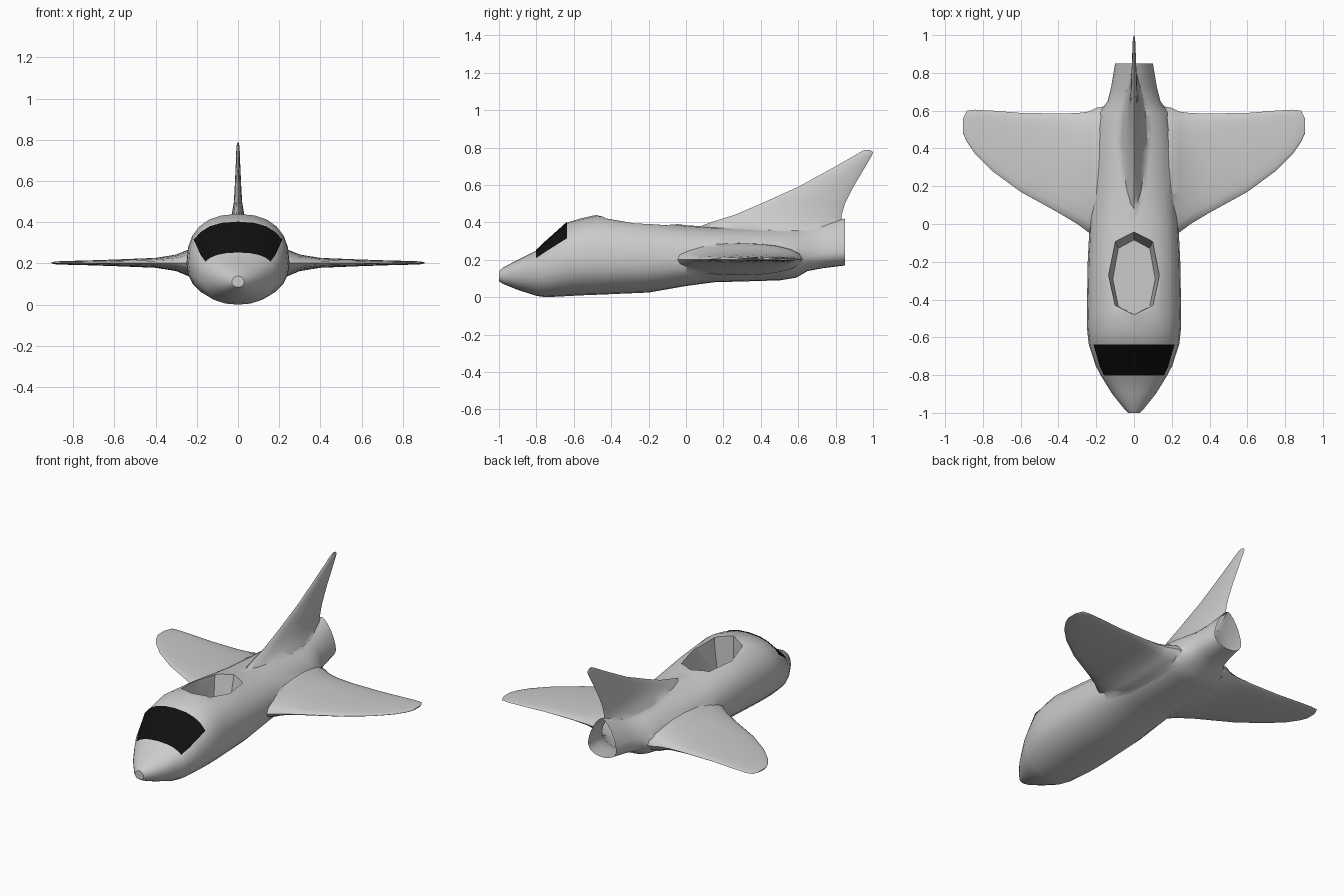
import bpy, bmesh
from math import sin, cos, pi, copysign

if "Cube" in bpy.data.objects:
    bpy.data.objects.remove(bpy.data.objects["Cube"])


def oval(half_w, down, up, n_low, n_up, count):
    """Superellipse outline as (u, v) pairs, different above and below."""
    pts = []
    for i in range(count):
        a = 2 * pi * i / count
        c, s = round(cos(a), 6), round(sin(a), 6)
        n = n_up if s >= 0 else n_low
        u = copysign(abs(c) ** (2 / n), c) * half_w
        v = copysign(abs(s) ** (2 / n), s) * (up if s >= 0 else down)
        pts.append((u, v))
    return pts


def loft(name, rings, closed=True):
    """Skin matching rings; closed rings also get end caps."""
    bm = bmesh.new()
    rows = [[bm.verts.new(p) for p in ring] for ring in rings]
    n = len(rows[0])
    for a, b in zip(rows, rows[1:]):
        for i in range(n if closed else n - 1):
            j = (i + 1) % n
            bm.faces.new((a[i], a[j], b[j], b[i]))
    if closed:
        bm.faces.new(rows[0])
        bm.faces.new(rows[-1])
    bmesh.ops.recalc_face_normals(bm, faces=bm.faces)
    mesh = bpy.data.meshes.new(name)
    bm.to_mesh(mesh)
    bm.free()
    ob = bpy.data.objects.new(name, mesh)
    bpy.context.collection.objects.link(ob)
    return ob


def activate(ob):
    bpy.ops.object.select_all(action='DESELECT')
    ob.select_set(True)
    bpy.context.view_layer.objects.active = ob


def combine(target, tool, operation):
    mod = target.modifiers.new("combine", 'BOOLEAN')
    mod.operation, mod.solver, mod.object = operation, 'EXACT', tool
    activate(target)
    bpy.ops.object.modifier_apply(modifier=mod.name)
    bpy.data.objects.remove(tool)


def hull_ring(y, w, bottom, mid, top, n_up):
    return [(u, y, mid + v) for u, v in
            oval(w, mid - bottom, top - mid, 2.2, n_up, 24)]


# Fuselage: y, half width, bottom, widest height, top, upper roundness
sections = [
    (-1.0, .03, .085, .11, .14, 2), (-.975, .055, .07, .115, .16, 2),
    (-.9, .115, .04, .13, .2, 2.1), (-.8, .177, .007, .15, .25, 2.4),
    (-.75, .203, 0, .165, .297, 2.4), (-.635, .24, .006, .2, .4, 2.4),
    (-.56, .248, .01, .2, .422, 2.4), (-.48, .25, .013, .2, .44, 2.4),
    (-.2, .245, .025, .2, .41, 2.4), (0, .235, .06, .2, .385, 2.3),
    (.15, .225, .08, .2, .375, 2.1), (.5, .205, .09, .2, .37, 1.9),
    (.59, .185, .105, .2, .37, 1.8), (.65, .14, .14, .22, .375, 1.7),
    (.73, .12, .155, .23, .39, 1.6), (.85, .1, .17, .24, .42, 1.5)]
hull = loft("fuselage", [hull_ring(*s) for s in sections])

# Wings: x, leading edge y, trailing edge y, half thickness
half = [(.12, -.06, .63, .09), (.2, -.055, .615, .085), (.24, -.045, .595, .065),
        (.3, 0, .587, .04), (.4, .06, .585, .024), (.6, .17, .588, .016),
        (.75, .28, .6, .011), (.84, .37, .605, .009), (.885, .435, .6, .007),
        (.905, .48, .56, .003)]
span = [(-x, a, b, t) for x, a, b, t in reversed(half)] + half
wings = loft("wings", [[(x, (a + b) / 2 + u, .203 + v) for u, v in
                        oval((b - a) / 2, t, t, 2.2, 2.2, 20)]
                       for x, a, b, t in span])
combine(hull, wings, 'UNION')

# Tail fin: z, leading edge y, trailing edge y, half thickness
levels = [(.28, .02, .838, .12), (.36, .03, .836, .07), (.4, .13, .834, .045),
          (.44, .26, .832, .03), (.5, .4, .85, .02), (.59, .6, .895, .015),
          (.7, .8, .96, .01), (.76, .905, .995, .008), (.775, .93, 1.0, .006),
          (.787, .955, .985, .003)]
fin = loft("tail_fin", [[(v, (a + b) / 2 + u, z) for u, v in
                         oval((b - a) / 2, t, t, 1.6, 1.6, 16)]
                        for z, a, b, t in levels])
combine(hull, fin, 'UNION')

# Recessed eight-sided bay in the back
rim = [(0, -.04), (.1, -.09), (.135, -.27), (.1, -.43),
       (0, -.48), (-.1, -.43), (-.135, -.27), (-.1, -.09)]
floor = [(x * .83, y + (y + .48) * -.1) for x, y in rim]
bay = loft("bay_cutter", [[(x, y, z) for x, y in o] for o, z in
                          ((floor, .2), (rim, .4), (rim, .6))])
bay.hide_render = True
combine(hull, bay, 'DIFFERENCE')

# Open exhaust at the rear
bm = bmesh.new()
bm.from_mesh(hull.data)
cap = [f for f in bm.faces
       if f.normal.y > .9 and abs(f.calc_center_median().y - .85) < .003]
bmesh.ops.delete(bm, geom=cap, context='FACES')
bm.to_mesh(hull.data)
bm.free()

# Black windscreen lying just outside the nose
band = []
for s in (sections[3], sections[4], sections[5]):
    ring = hull_ring(*s)[2:11]
    band.append([(x * 1.01, y - .002, z + .003) for x, y, z in ring])
screen = loft("windscreen", band, closed=False)
if sum(p.normal.z for p in screen.data.polygons) < 0:
    screen.data.flip_normals()
black = bpy.data.materials.new("black_glass")
black.diffuse_color = (.005, .005, .005, 1)
black.use_nodes = True
black.node_tree.nodes["Principled BSDF"].inputs["Base Color"].default_value = black.diffuse_color
screen.data.materials.append(black)

for ob in (hull, screen):
    activate(ob)
    bpy.ops.object.shade_smooth_by_angle(angle=.7)
